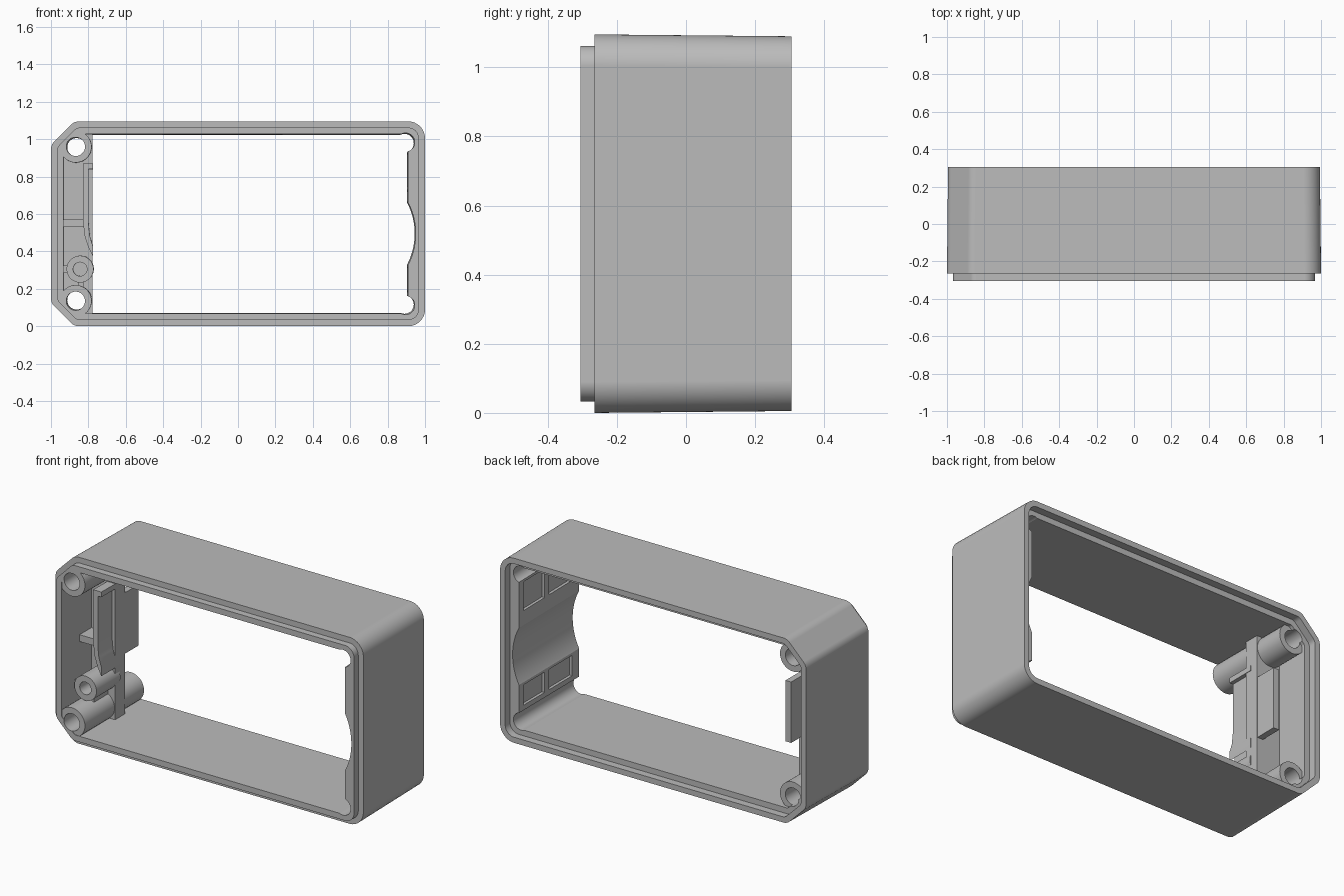
import bpy, bmesh, math
from mathutils import Vector

if "Cube" in bpy.data.objects:
    bpy.data.objects.remove(bpy.data.objects["Cube"], do_unlink=True)

H = 1.095
MID = H / 2
FRONT, STEP, BACK = -0.305, -0.265, 0.305

grey = bpy.data.materials.new("light grey plastic")
grey.use_nodes = True
colour = (0.5, 0.5, 0.5, 1)
grey.diffuse_color = colour
grey.node_tree.nodes["Principled BSDF"].inputs["Base Color"].default_value = colour


def prism(name, points, y0, y1):
    """Extrude an x-z profile along y."""
    bm = bmesh.new()
    face = bm.faces.new([bm.verts.new((x, y0, z)) for x, z in points])
    ext = bmesh.ops.extrude_face_region(bm, geom=[face])["geom"]
    moved = [v for v in ext if isinstance(v, bmesh.types.BMVert)]
    bmesh.ops.translate(bm, verts=moved, vec=(0, y1 - y0, 0))
    bmesh.ops.recalc_face_normals(bm, faces=bm.faces)
    mesh = bpy.data.meshes.new(name)
    bm.to_mesh(mesh)
    bm.free()
    mesh.materials.append(grey)
    ob = bpy.data.objects.new(name, mesh)
    bpy.context.collection.objects.link(ob)
    return ob


def rod(name, x, z, r, y0, y1, n=48):
    ring = [(x + r * math.cos(math.tau * i / n), z + r * math.sin(math.tau * i / n))
            for i in range(n)]
    return prism(name, ring, y0, y1)


def box(name, x0, x1, z0, z1, y0, y1):
    return prism(name, [(x0, z0), (x1, z0), (x1, z1), (x0, z1)], y0, y1)


def combine(target, tool, operation):
    mod = target.modifiers.new("combine", 'BOOLEAN')
    mod.operation = operation
    mod.solver = 'EXACT'
    mod.object = tool
    bpy.context.view_layer.objects.active = target
    bpy.ops.object.modifier_apply(modifier=mod.name)
    bpy.data.objects.remove(tool, do_unlink=True)


def fillet(corners):
    """Round each (x, z, radius) corner with a tangent arc."""
    out = []
    for i, (x, z, r) in enumerate(corners):
        p = Vector((x, z))
        a = (Vector(corners[i - 1][:2]) - p).normalized()
        b = (Vector(corners[(i + 1) % len(corners)][:2]) - p).normalized()
        half = a.angle(b) / 2
        centre = p + (a + b).normalized() * r / math.sin(half)
        start = p + a * r / math.tan(half) - centre
        end = p + b * r / math.tan(half) - centre
        steps = 10
        for k in range(steps + 1):
            ray = start.lerp(end, k / steps).normalized() * r
            out.append(tuple(centre + ray))
    return out


def outline(d, right=None):
    """Case outline inset by d: chamfered on -x, rounded on +x."""
    c = 0.125 - 0.586 * d
    r = max(0.09 - d, 0.01)
    lo, hi, x0 = d, H - d, -1 + d
    x1 = 1 - d if right is None else right
    s = 0.06 - d * 0.6
    return fillet([(x1, lo, r), (x1, hi, r), (x0 + c, hi, s), (x0, hi - c, s),
                   (x0, lo + c, s), (x0 + c, lo, s)])


# Outer shell with the narrower front lip
case = prism("enclosure_frame", outline(0), STEP, BACK)
combine(case, prism("lip", outline(0.033), FRONT, STEP + 0.02), 'UNION')

# Cavity: main opening, curved channel and corner reliefs in the +x wall
cavity = prism("cavity", outline(0.067, 0.908), -0.4, 0.4)
combine(cavity, rod("channel", 0.587, 0.495, 0.363, -0.41, 0.41, 96), 'UNION')
for z in (0.112, H - 0.112):
    combine(cavity, rod("relief", 0.895, z, 0.05, -0.42, 0.42), 'UNION')

# Shallow pockets either side of a divider rib
for z0, z1 in ((0.19, 0.31), (0.75, 0.92)):
    for y0, y1 in ((-0.24, -0.02), (0.02, 0.22)):
        combine(cavity, box("pocket", 0.85, 0.925, z0, z1, y0, y1), 'UNION')

# Solid features standing inside the cavity on the -x side
features = [
    box("cross_wall", -1.1, -0.78, -0.1, 1.2, -0.03, 0.06),
    box("rear_tab", -0.82, -0.783, 0.42, 0.78, 0.02, 0.19),
    box("shelf", -1.1, -0.815, 0.53, 0.57, -0.14, 0.0),
    box("small_boss_web", -1.1, -0.86, 0.285, 0.325, -0.18, 0.0),
    box("small_boss_link", -0.855, -0.825, 0.13, 0.26, -0.16, 0.0),
    prism("curved_rib", [(-0.83, 0.87), (-0.777, 0.87), (-0.777, 0.84), (-0.80, 0.84),
                         (-0.80, 0.55), (-0.793, 0.48), (-0.777, 0.43), (-0.777, 0.375),
                         (-0.80, 0.42), (-0.82, 0.48), (-0.83, 0.56)], -0.16, 0.01),
    rod("small_boss", -0.845, 0.305, 0.072, -0.21, 0.01),
]
for z in (0.135, H - 0.135):
    features.append(rod("screw_boss", -0.868, z, 0.085, FRONT + 0.003, 0.24))
for part in features:
    combine(cavity, part, 'DIFFERENCE')
combine(case, cavity, 'DIFFERENCE')

# Rear rebate that receives a matching lip
combine(case, prism("rebate", outline(0.033), 0.26, 0.4), 'DIFFERENCE')

# Screw holes
for z in (0.135, H - 0.135):
    combine(case, rod("screw_hole", -0.868, z, 0.05, -0.5, 0.5), 'DIFFERENCE')
combine(case, rod("pilot_hole", -0.845, 0.305, 0.037, -0.4, 0.0), 'DIFFERENCE')

# Slight draft towards the back
for v in case.data.vertices:
    t = max(0, (v.co.y - STEP) / (BACK - STEP))
    v.co.x *= 1 - 0.006 * t
    v.co.z = MID + (v.co.z - MID) * (1 - 0.01 * t)

# Smooth curves with crisp edges
bpy.ops.object.select_all(action='DESELECT')
case.select_set(True)
bpy.context.view_layer.objects.active = case
bpy.ops.object.shade_smooth_by_angle(angle=math.radians(25))
weighted = case.modifiers.new("weighted_normals", 'WEIGHTED_NORMAL')
weighted.keep_sharp = True
